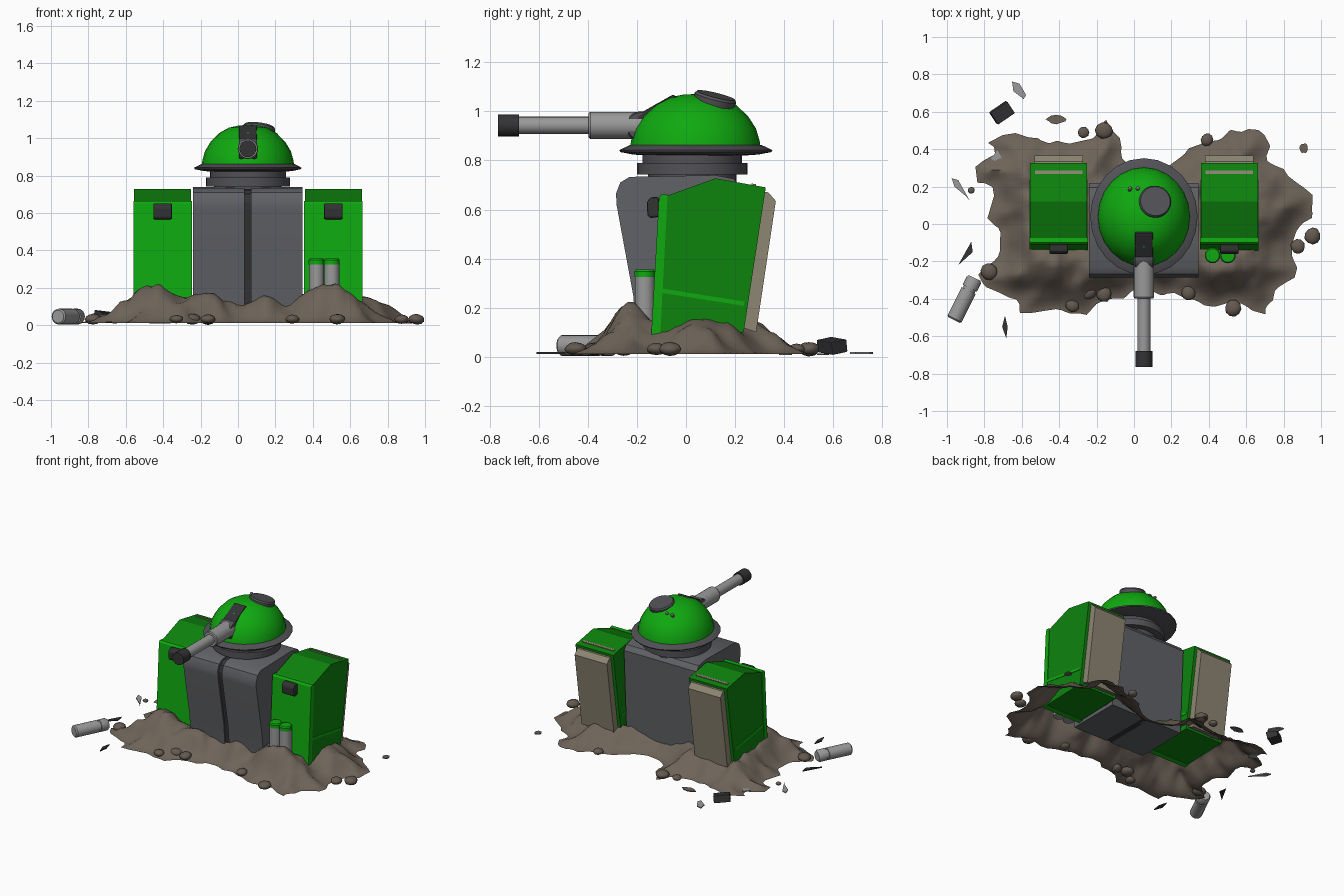
import bpy, bmesh, math, random
from mathutils import Vector, noise

if "Cube" in bpy.data.objects:
    bpy.data.objects.remove(bpy.data.objects["Cube"])

random.seed(4)
CX = 0.053                       # centre plane of the machine
COL = dict(green=(.005, .4, .005), deep=(.004, .23, .004), steel=(.12, .123, .135), dark=(.033, .033, .036),
           mid=(.085, .085, .095), light=(.32, .32, .32), tan=(.27, .24, .17), dirt=(.155, .125, .098),
           rock=(.125, .1, .08))
MATS = {}
for k, c in COL.items():
    MATS[k] = bpy.data.materials.new(k)
    MATS[k].diffuse_color = (*c, 1)


def finish(name, bm, col, smooth=None, bevel=0, closed=True):
    if closed:
        bmesh.ops.recalc_face_normals(bm, faces=bm.faces)
    me = bpy.data.meshes.new(name)
    bm.to_mesh(me)
    bm.free()
    ob = bpy.data.objects.new(name, me)
    bpy.context.collection.objects.link(ob)
    me.materials.append(MATS[col])
    if bevel:
        m = ob.modifiers.new("bevel", 'BEVEL')
        m.width, m.segments = bevel, 2
    if smooth:
        bpy.ops.object.select_all(action='DESELECT')
        ob.select_set(True)
        bpy.context.view_layer.objects.active = ob
        bpy.ops.object.shade_smooth_by_angle(angle=math.radians(smooth))
    return ob


def prism(name, pts, a, b, col, axis='x', smooth=None, bevel=0):
    """Extrude a 2D profile (yz for axis x, xy for axis z) from a to b."""
    bm = bmesh.new()
    place = (lambda p, t: (t, *p)) if axis == 'x' else (lambda p, t: (*p, t))
    lo = [bm.verts.new(place(p, a)) for p in pts]
    hi = [bm.verts.new(place(p, b)) for p in pts]
    bm.faces.new(lo)
    bm.faces.new(hi)
    for i in range(len(pts)):
        j = (i + 1) % len(pts)
        bm.faces.new((lo[i], lo[j], hi[j], hi[i]))
    return finish(name, bm, col, smooth, bevel)


def lathe(name, prof, loc, col, segs=24, rot=(0, 0, 0), scale=(1, 1, 1), smooth=35):
    """Revolve an (r, z) profile around z, capped at both ends."""
    bm = bmesh.new()
    rings = [[bm.verts.new((r * math.cos(t), r * math.sin(t), z))
              for t in (2 * math.pi * i / segs for i in range(segs))] for r, z in prof]
    for p, q in zip(rings, rings[1:]):
        for i in range(segs):
            j = (i + 1) % segs
            bm.faces.new((p[i], p[j], q[j], q[i]))
    bm.faces.new(rings[0])
    bm.faces.new(rings[-1])
    ob = finish(name, bm, col, smooth)
    ob.location, ob.rotation_euler, ob.scale = loc, rot, scale
    return ob


# central hull: two halves around a dark recessed seam, closed at the back
hull = [(-.2, .08), (-.215, .25), (-.283, .62), (-.285, .665), (-.268, .71), (-.23, .733),
        (.12, .74), (.195, .725), (.22, .69), (.19, .08)]
prism("hull_left", hull, -.24, .036, 'steel', smooth=35)
prism("hull_right", hull, .07, .345, 'steel', smooth=35)
prism("hull_seam", [(y * .95, .08 + (z - .08) * .985) for y, z in hull], .03, .076, 'dark')
prism("hull_back", [(.12, .08)] + hull[6:], .036, .07, 'steel', smooth=35)

# side pods
for side, cx in (("left", -.403), ("right", .51)):
    def part(n, pts, hw, col, bevel=0):
        prism(f"{side}_pod_{n}", pts, cx - hw, cx + hw, col, bevel=bevel)
    part("shell", [(-.11, .09), (-.08, .655), (.12, .727), (.325, .69), (.235, .1)], .152, 'deep')
    part("front_plate", [(-.142, .085), (-.11, .65), (-.1, .663), (-.075, .66), (-.105, .088)], .156, 'green')
    part("back_plate", [(.2, .12), (.3, .675), (.335, .67), (.366, .635), (.286, .1), (.243, .115)], .13, 'tan')
    part("side_stripe", [(-.11, .262), (-.11, .28), (.238, .225), (.235, .208)], .155, 'green')
    part("top_slot", [(.265, .69), (.267, .706), (.285, .703), (.283, .69)], .127, 'tan')
    part("handle", [(-.157, .575), (-.16, .63), (-.145, .65), (-.11, .65), (-.11, .57), (-.145, .565)],
         .05, 'dark', bevel=.008)

# turret neck, flange and dome
lathe("turret_neck", [(.18, .7), (.18, .742), (.225, .742), (.225, .79), (.203, .79), (.203, .84)],
      (CX, .025, 0), 'mid', 32)
lathe("turret_flange", [(.2, .82), (.255, .824), (.308, .834), (.312, .842), (.27, .862), (.2, .864)],
      (CX, .04, 0), 'mid', 24, scale=(.92, 1, 1))
lathe("dome", [(.266, .85), (.262, .88), (.247, .93), (.215, .98), (.165, 1.027), (.11, 1.056), (.05, 1.068), (.01, 1.07)],
      (CX, .038, 0), 'green', 24, scale=(.93, 1, 1))
lathe("dome_hatch", [(.083, -.03), (.087, .008), (.08, .018)], (.112, .118, 1.048), 'mid', 24,
      rot=(-.24, .13, 0))
for x in (-.022, .02):
    lathe("dome_bolt", [(.011, -.01), (.011, .012), (.007, .016)], (x, .185, 1.028), 'light', 10, rot=(-.6, 0, 0))

# gun along -y
FWD = (math.pi / 2, 0, 0)
prism("gun_shroud", [(-.17, .93), (-.205, .96), (-.2, .985), (-.165, 1.005), (-.05, 1.07), (-.035, 1.05), (-.05, .93)],
      CX - .048, CX + .048, 'dark', bevel=.008)
lathe("gun_pivot", [(.055, -.048), (.06, -.04), (.06, .04), (.055, .048)], (CX, -.185, .94), 'mid', 20,
      rot=(0, math.pi / 2, 0))
lathe("gun_sleeve", [(.055, .17), (.055, .39), (.05, .397)], (CX, 0, .943), 'light', 20, rot=FWD)
lathe("gun_barrel", [(.035, .35), (.035, .72)], (CX, 0, .943), 'light', 20, rot=FWD)
lathe("gun_muzzle", [(.045, .68), (.045, .765)], (CX, 0, .943), 'dark', 20, rot=FWD)

# canisters: two standing, one fallen
for x in (.42, .502):
    lathe("canister", [(.04, .09), (.04, .33)], (x, -.168, 0), 'light', 20)
    lathe("canister_cap", [(.042, .325), (.042, .348), (.036, .356)], (x, -.168, 0), 'green', 20)
p, q = Vector((-.962, -.513, .046)), Vector((-.85, -.287, .046))
lathe("fallen_canister", [(.034, 0), (.042, .008), (.042, .175), (.035, .175), (.035, .19), (.042, .19),
                          (.042, .238), (.034, .25)], p, 'light', 20,
      rot=(q - p).to_track_quat('Z', 'Y').to_euler())

# dirt mound: irregular outline, heights rise away from the edge
rough = [(-.6, -.46), (-.24, -.47), (-.13, -.41), (0, -.36), (.2, -.37), (.33, -.39), (.36, -.45), (.5, -.42),
         (.7, -.48), (.73, -.39), (.86, -.28), (.84, -.1), (.97, .1), (.92, .2), (.84, .25), (.73, .3),
         (.7, .46), (.62, .52), (.47, .47), (.3, .42), (.2, .33), (.14, .3), (-.02, .3), (-.06, .36),
         (-.13, .56), (-.22, .46), (-.4, .43), (-.65, .48), (-.78, .45), (-.73, .37), (-.86, .3), (-.85, .22),
         (-.75, .2), (-.79, .05), (-.7, -.08), (-.74, -.2), (-.85, -.25), (-.8, -.35), (-.62, -.4)]
edge = []
for i, a in enumerate(rough):
    a, b = Vector(a), Vector(rough[(i + 1) % len(rough)])
    n = max(1, round((b - a).length / .06))
    edge += [a.lerp(b, k / n) + Vector((random.uniform(-.02, .02), random.uniform(-.02, .02))) for k in range(n)]
segs = list(zip(edge, edge[1:] + edge[:1]))


def nearest(v):
    best, where, inside = 9, v, False
    for a, b in segs:
        d = b - a
        c = a + d * min(1, max(0, (v - a).dot(d) / d.length_squared))
        r = (v - c).length
        if r < best:
            best, where = r, c
        if (a.y > v.y) != (b.y > v.y) and v.x < a.x + d.x * (v.y - a.y) / d.y:
            inside = not inside
    return best, where, inside


peaks = [(-.48, -.21, .08, .12), (.48, -.25, .095, .12), (.13, -.27, .07, .07), (-.15, -.27, .06, .08),
         (.62, .02, .03, .12), (-.62, .05, .02, .15), (.26, -.26, -.05, .06), (.7, -.12, -.07, .09)]
bm = bmesh.new()
STEP, grid = .024, {}
for i in range(85):
    for j in range(49):
        v = Vector((-.99 + i * STEP, -.55 + j * STEP))
        d, c, inside = nearest(v)
        if not inside and d > STEP * 1.5:
            continue
        if not inside:
            v, d = c, 0
        t = min(1, d / .19)
        h = .115 + sum(a * math.exp(-((v.x - x) ** 2 + (v.y - y) ** 2) / (s * s)) for x, y, a, s in peaks)
        h += .05 * noise.noise(Vector((v.x * 7, v.y * 7, 1))) + .02 * noise.noise(Vector((v.x * 18, v.y * 18, 5)))
        grid[i, j] = (bm.verts.new((v.x, v.y, .012 + h * t * t * (3 - 2 * t))), inside)
for i, j in grid:
    cell = [grid.get(k) for k in ((i, j), (i + 1, j), (i + 1, j + 1), (i, j + 1))]
    if None in cell or not any(c[1] for c in cell):
        continue
    x, y = cell[0][0].co.xy
    pod = -.08 < y < .18 and (abs(x + .403) < .12 or abs(x - .51) < .12)
    if not pod and not (-.2 < x < .3 and -.15 < y < .14):
        bm.faces.new([c[0] for c in cell])
bmesh.ops.delete(bm, geom=[v for v in bm.verts if not v.link_faces], context='VERTS')
finish("dirt_mound", bm, 'dirt', smooth=60, closed=False)

# loose rocks
for x, y, r in [(-.27, .49, .03), (-.16, .5, .045), (.39, .45, .033), (.955, -.065, .043), (.875, -.12, .038),
                (.53, -.45, .043), (.29, -.37, .037), (-.16, -.375, .04), (-.245, -.36, .045),
                (-.33, -.435, .035), (-.775, -.255, .044), (-.87, .18, .018)]:
    bm = bmesh.new()
    bmesh.ops.create_icosphere(bm, subdivisions=2, radius=r)
    for v in bm.verts:
        v.co *= 1 + .12 * noise.noise(v.co * 25 + Vector((x, y, 0)) * 9)
    ob = finish("rock", bm, 'rock', smooth=40)
    ob.location, ob.scale = (x, y, .032), (1, 1.05, .65)
    ob.rotation_euler.z = random.uniform(0, 6)

# flat dirt patches
for x, y, rx, ry in [(-.415, .56, .055, .027), (.908, .405, .025, .03)]:
    prism("dirt_patch", [(x + rx * math.cos(t) * random.uniform(.75, 1.05), y + ry * math.sin(t) * random.uniform(.75, 1.05))
                         for t in (k * math.pi / 6 for k in range(12))], .008, .014, 'dirt', axis='z')

# metal shards and a broken block
for col, pts in [('light', [(-.652, .762), (-.612, .75), (-.577, .69), (-.59, .668), (-.645, .71)]),
                 ('light', [(-.765, .35), (-.73, .395), (-.705, .35), (-.715, .315)]),
                 ('light', [(-.975, .245), (-.94, .235), (-.878, .125), (-.9, .15), (-.96, .2)]),
                 ('dark', [(-.94, -.22), (-.87, -.095), (-.862, -.15)]),
                 ('dark', [(-.705, -.55), (-.69, -.49), (-.675, -.55), (-.683, -.61)])]:
    prism("metal_shard", pts, .012, .02, col, axis='z')
block = prism("broken_block", [(-.055, -.035), (.055, -.035), (.055, .04), (-.055, .04)], -.026, .026, 'dark',
              axis='z', bevel=.004)
block.location, block.rotation_euler = (-.705, .593, .044), (.18, .1, .6)

for m in bpy.data.materials:
    if m.users and not m.is_grease_pencil:
        m.use_nodes = True
        m.node_tree.nodes["Principled BSDF"].inputs["Base Color"].default_value = m.diffuse_color
